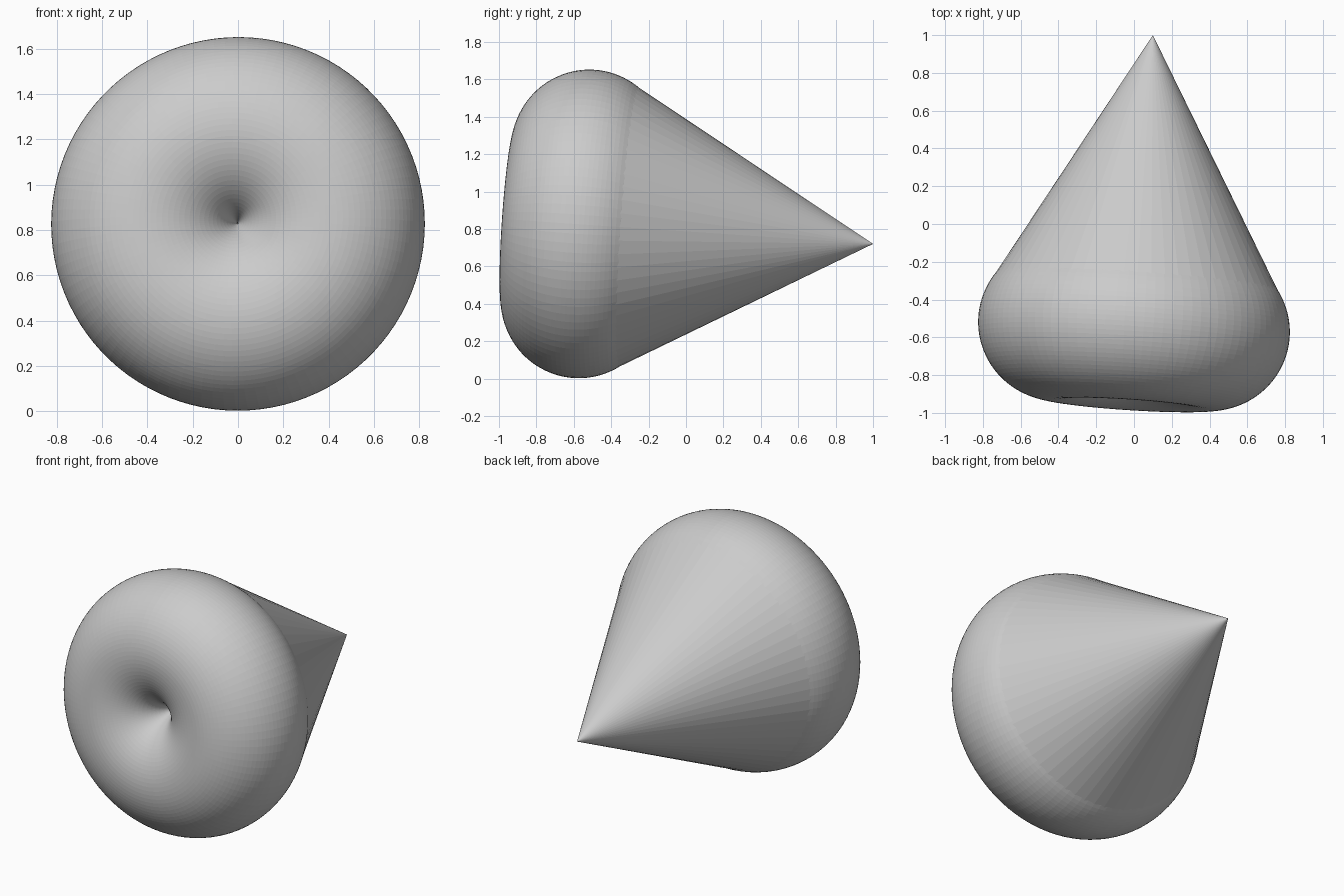
import bpy
from mathutils import Vector

if "Cube" in bpy.data.objects:
    bpy.data.objects.remove(bpy.data.objects["Cube"])

# Shared tilted axis running from the ring centre to the cone tip
center = Vector((0, -0.545, 0.827))
tip = Vector((0.1, 1.0, 0.72))
axis = (tip - center).normalized()
rot = axis.to_track_quat('Z', 'Y').to_euler()
length = (tip - center).length

# Fat ring whose hole closes to a point
bpy.ops.mesh.primitive_torus_add(major_radius=0.413, minor_radius=0.413,
                                 major_segments=100, minor_segments=100,
                                 location=center, rotation=rot)
bpy.context.object.name = "ring_base"

# Cone rising from the back of the ring
start = 0.17
depth = length - start
bpy.ops.mesh.primitive_cone_add(vertices=64, radius1=0.789, radius2=0, depth=depth,
                                location=center + axis * (start + depth / 2),
                                rotation=rot)
bpy.context.object.name = "cone_tip"
